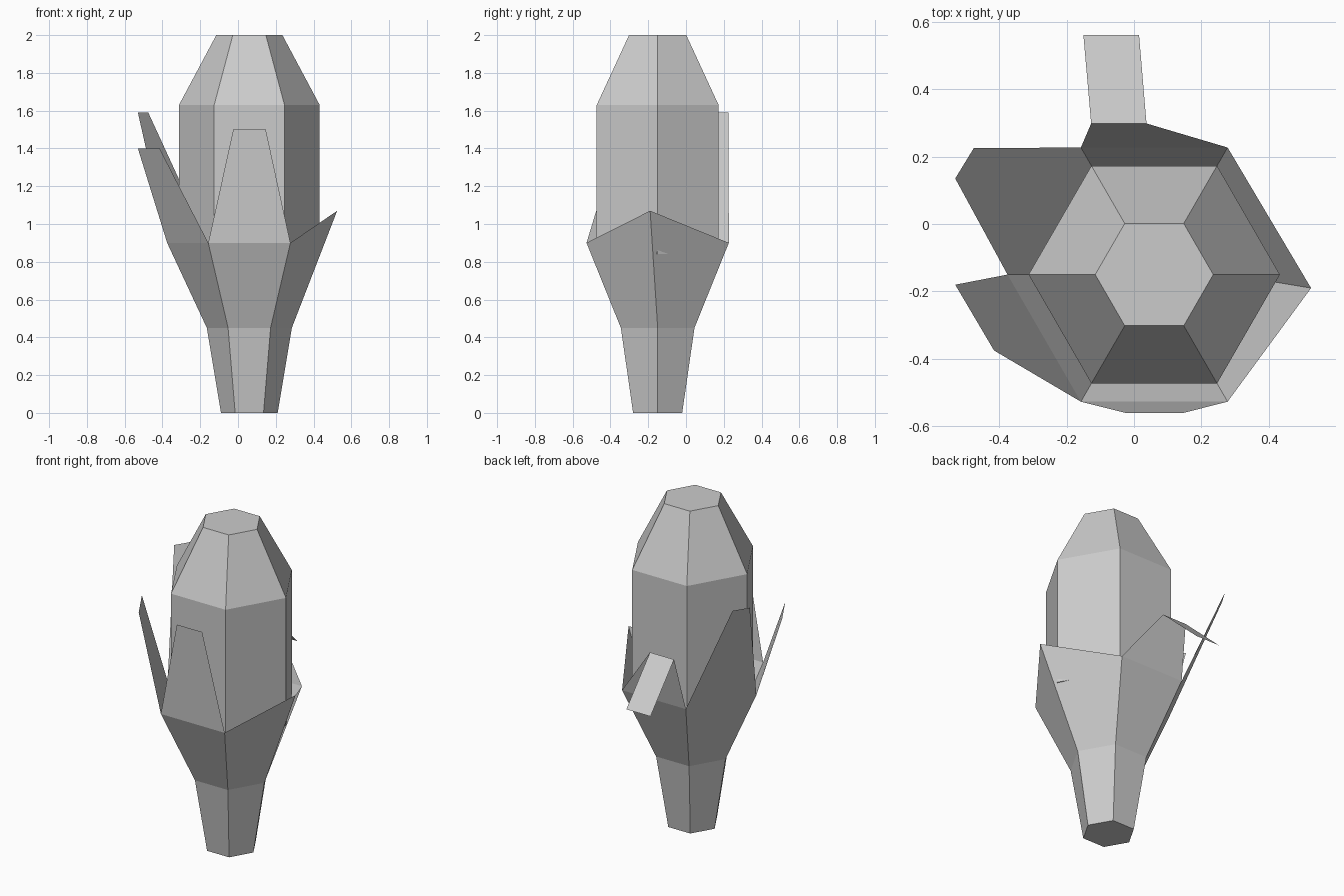
import bpy, bmesh
from math import cos, sin, pi

if "Cube" in bpy.data.objects:
    bpy.data.objects.remove(bpy.data.objects["Cube"])

CX, CY = 0.06, -0.15   # axis of the cob


def ring(bm, r, z):
    return [bm.verts.new((CX + r * cos(i * pi / 3), CY + r * sin(i * pi / 3), z))
            for i in range(6)]


def loft(bm, profile):
    rings = [ring(bm, r, z) for r, z in profile]
    for a, b in zip(rings, rings[1:]):
        for i in range(6):
            j = (i + 1) % 6
            bm.faces.new((a[i], a[j], b[j], b[i]))
    return rings


def finish(bm, name):
    bmesh.ops.recalc_face_normals(bm, faces=bm.faces)
    mesh = bpy.data.meshes.new(name)
    bm.to_mesh(mesh)
    bm.free()
    bpy.context.collection.objects.link(bpy.data.objects.new(name, mesh))


# Cob: hexagonal column with a tapered top
bm = bmesh.new()
rings = loft(bm, [(0.3725, 0.84), (0.3725, 1.63), (0.175, 2.0)])
bm.faces.new(rings[-1])
bm.faces.new(rings[0][::-1])
finish(bm, "cob")

# Stem and flared husk cup, open at the top
bm = bmesh.new()
rings = loft(bm, [(0.15, 0), (0.225, 0.45), (0.435, 0.9)])
bm.faces.new(rings[0][::-1])
rim = rings[-1]
rim[0].co = (0.525, -0.19, 1.07)   # right corner is pulled up and out

# Husk leaves: rim edge index, then successive pairs of leaf points
leaves = [
    (4, [((-0.025, -0.56, 1.5), (0.147, -0.56, 1.5))]),
    (3, [((-0.53, -0.18, 1.4), (-0.415, -0.375, 1.4))]),
    (2, [((-0.475, 0.225, 1.59), (-0.53, 0.135, 1.59))]),
    (1, [((0.037, 0.298, 1.225), (-0.127, 0.298, 1.225)),
         ((0.015, 0.56, 0.98), (-0.15, 0.56, 0.98))]),
]
for i, pairs in leaves:
    a, b = rim[i], rim[i + 1]
    for p, q in pairs:
        c, d = bm.verts.new(p), bm.verts.new(q)
        bm.faces.new((a, b, d, c))
        a, b = c, d
finish(bm, "stem_and_husk")
